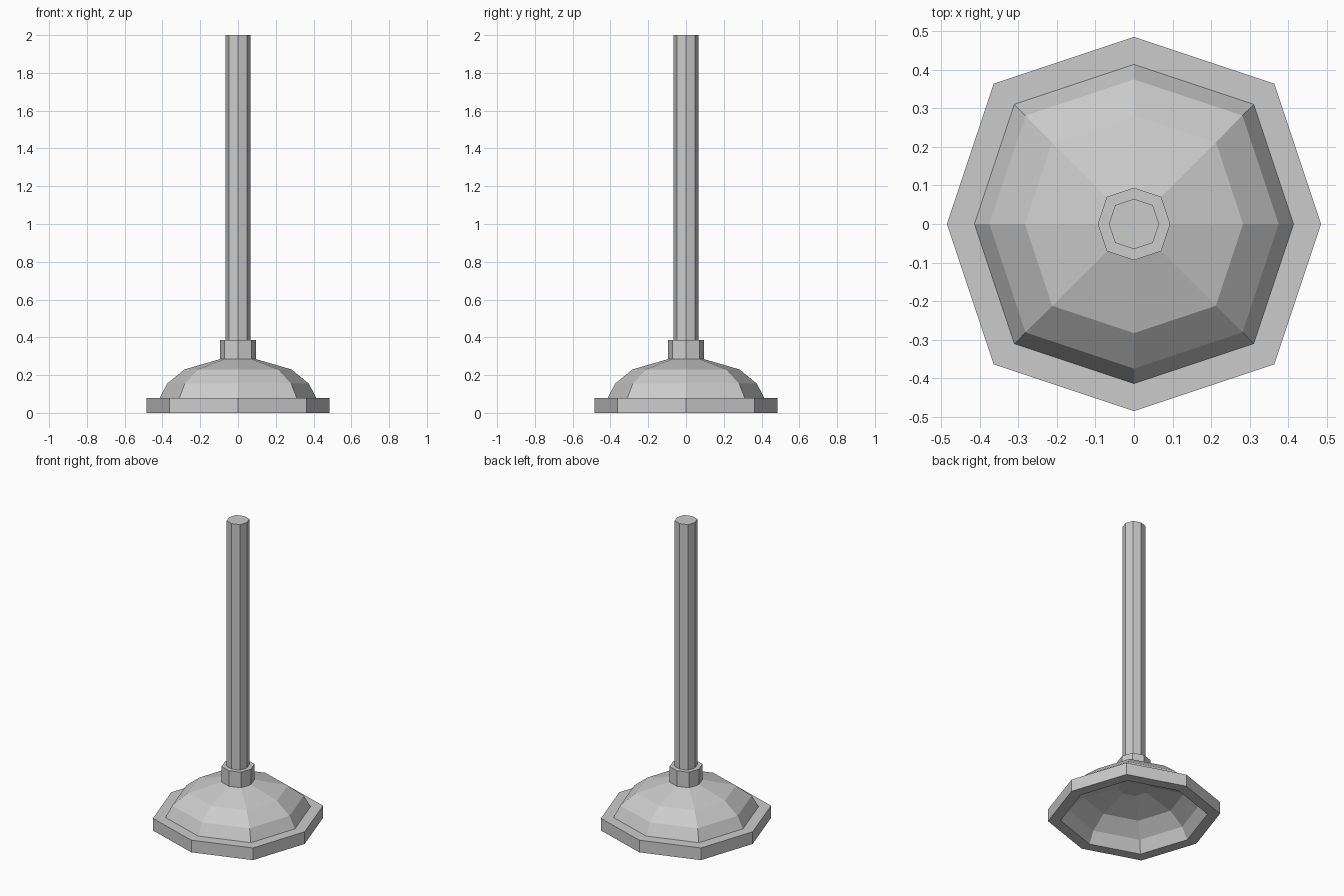
import bpy
import bmesh

if "Cube" in bpy.data.objects:
    bpy.data.objects.remove(bpy.data.objects["Cube"])

# Octagon plan: points on the axes, diagonals at 0.75 of the radius
OCT = [(1, 0), (.75, .75), (0, 1), (-.75, .75),
       (-1, 0), (-.75, -.75), (0, -1), (.75, -.75)]


def loft(name, profile):
    """Stack octagons given as (radius, height), bridge them and cap both ends."""
    bm = bmesh.new()
    rings = [[bm.verts.new((x * r, y * r, z)) for x, y in OCT] for r, z in profile]
    for a, b in zip(rings, rings[1:]):
        for i in range(8):
            j = (i + 1) % 8
            bm.faces.new((a[i], a[j], b[j], b[i]))
    bm.faces.new(rings[0][::-1])
    bm.faces.new(rings[-1])
    bmesh.ops.recalc_face_normals(bm, faces=bm.faces)
    mesh = bpy.data.meshes.new(name)
    bm.to_mesh(mesh)
    bm.free()
    obj = bpy.data.objects.new(name, mesh)
    bpy.context.collection.objects.link(obj)
    return obj


# Hollow rubber cup: the inside repeats the outer dome, lowered by the rim height
RIM = 0.08
dome = [(0.414, 0.08), (0.375, 0.155), (0.283, 0.23), (0.094, 0.285)]
inside = [(r, z - RIM) for r, z in reversed(dome)]
loft("rubber_cup", inside + [(0.485, 0), (0.485, RIM)] + dome)

# Collar that holds the stick
loft("collar", [(0.094, 0.28), (0.094, 0.387)])

# Long stick handle
loft("handle", [(0.065, 0.38), (0.065, 2.0)])
